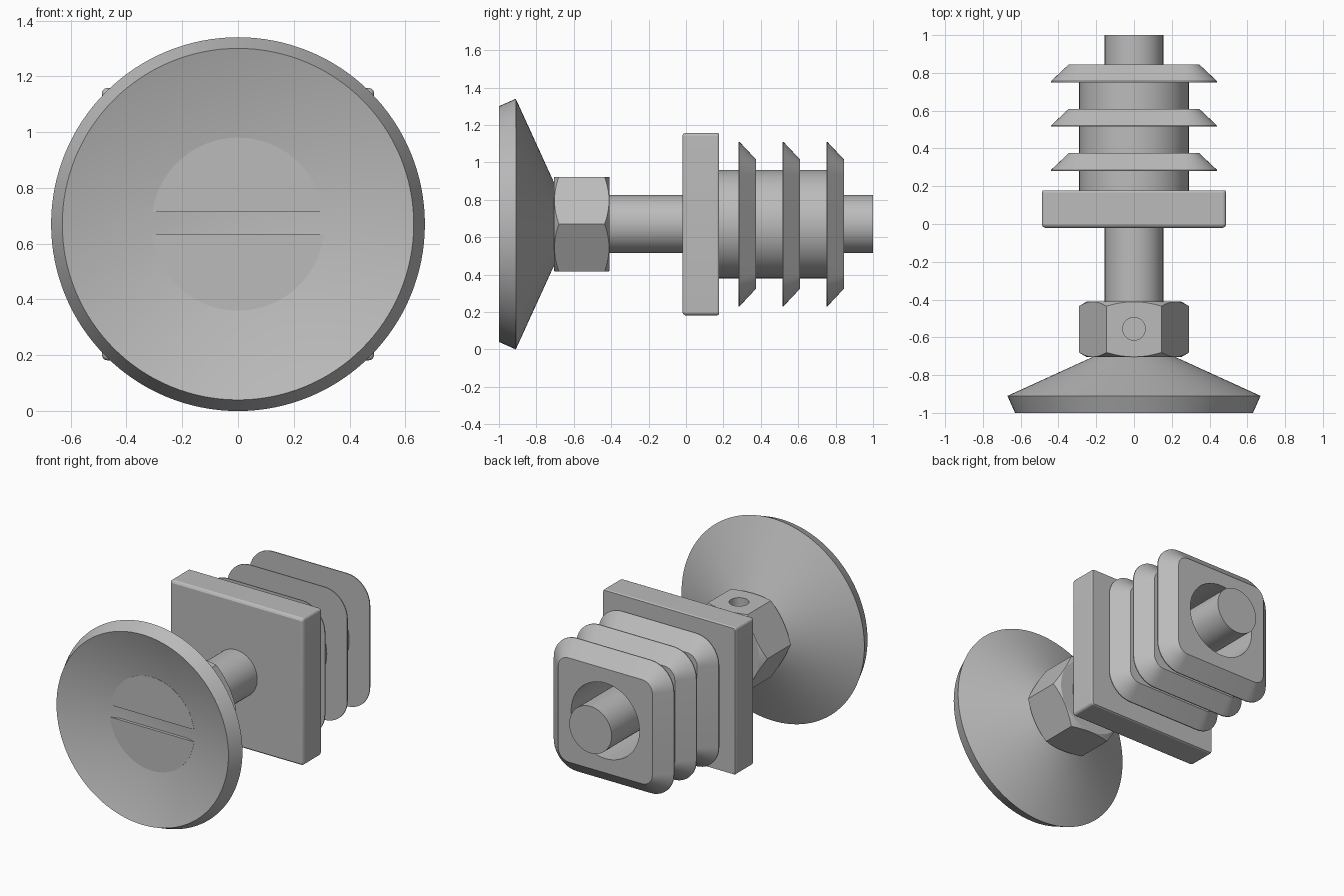
import bpy, bmesh, math

if "Cube" in bpy.data.objects:
    bpy.data.objects.remove(bpy.data.objects["Cube"])

AXIS = 0.67  # height of the long axis

steel = bpy.data.materials.new("plain grey")
steel.use_nodes = True
grey = (0.5, 0.5, 0.5, 1)
steel.diffuse_color = grey
steel.node_tree.nodes["Principled BSDF"].inputs["Base Color"].default_value = grey


def finish(name, bm):
    bmesh.ops.remove_doubles(bm, verts=bm.verts, dist=1e-5)
    bmesh.ops.recalc_face_normals(bm, faces=bm.faces)
    mesh = bpy.data.meshes.new(name)
    bm.to_mesh(mesh)
    bm.free()
    mesh.materials.append(steel)
    ob = bpy.data.objects.new(name, mesh)
    ob.location.z = AXIS
    bpy.context.collection.objects.link(ob)
    return ob


def bridge(bm, a, b):
    for i in range(len(a)):
        j = (i + 1) % len(a)
        bm.faces.new((a[i], a[j], b[j], b[i]))


def lathe(name, profile, sides=96, closed=False):
    """Turn (radius, y) points around the long axis."""
    bm = bmesh.new()
    rings = []
    for r, y in profile:
        angles = [math.tau * i / sides for i in range(sides)]
        rings.append([bm.verts.new((r * math.cos(a), y, r * math.sin(a))) for a in angles])
    for a, b in zip(rings, rings[1:]):
        bridge(bm, a, b)
    if closed:
        bridge(bm, rings[-1], rings[0])
    else:
        bm.faces.new(rings[0])
        bm.faces.new(rings[-1])
    return finish(name, bm)


def rounded_square(half, radius, steps=10):
    points = []
    for q in range(4):
        centre = math.pi / 4 + q * math.pi / 2
        cx = math.copysign(half - radius, math.cos(centre))
        cz = math.copysign(half - radius, math.sin(centre))
        for s in range(steps + 1):
            a = (q + s / steps) * math.pi / 2
            points.append((cx + radius * math.cos(a), cz + radius * math.sin(a)))
    return points


def loft(name, sections):
    """Join rounded squares given as (y, half width, corner radius)."""
    bm = bmesh.new()
    rings = [[bm.verts.new((x, y, z)) for x, z in rounded_square(half, rad)]
             for y, half, rad in sections]
    for a, b in zip(rings, rings[1:]):
        bridge(bm, a, b)
    bm.faces.new(rings[0])
    bm.faces.new(rings[-1])
    return finish(name, bm)


def boolean(ob, cutter, operation="DIFFERENCE"):
    mod = ob.modifiers.new("cut", "BOOLEAN")
    mod.operation = operation
    mod.solver = "EXACT"
    mod.object = cutter
    bpy.context.view_layer.objects.active = ob
    bpy.context.view_layer.update()
    bpy.ops.object.modifier_apply(modifier=mod.name)
    bpy.data.objects.remove(cutter)


# Dished foot
foot = lathe("foot", [(0, -0.88), (0.25, -0.88), (0.63, -1), (0.67, -0.91),
                      (0.21, -0.70), (0, -0.70)], 128)

# Slotted screw face inside the dish
screw_face = lathe("screw_face", [(0.31, -0.90), (0.31, -0.87)], 96)
bm = bmesh.new()
bmesh.ops.create_cube(bm, size=1)
bmesh.ops.scale(bm, vec=(1, 0.5, 0.08), verts=bm.verts)
bmesh.ops.translate(bm, vec=(0, -0.9, 0.004), verts=bm.verts)
boolean(screw_face, finish("slot_cutter", bm))

# Hex nut with turned corners and a small hole on top
nut = lathe("hex_nut", [(0.292, -0.705), (0.292, -0.41)], 6)
boolean(nut, lathe("corner_cutter", [(0.25, -0.705), (0.30, -0.675),
                                     (0.30, -0.44), (0.25, -0.41)]), "INTERSECT")
bm = bmesh.new()
bmesh.ops.create_cone(bm, cap_ends=True, segments=32, radius1=0.06, radius2=0.06, depth=0.16)
bmesh.ops.translate(bm, vec=(0, -0.555, 0.26), verts=bm.verts)
boolean(nut, finish("hole_cutter", bm))

# Rod through the whole length
rod = lathe("rod", [(0.155, -0.43), (0.155, 1)], 64)

# Square plate with softened front and side edges
plate = loft("plate", [(-0.02, 0.472, 0.008), (-0.014, 0.482, 0.015), (-0.003, 0.488, 0.02),
                       (0.168, 0.488, 0.02), (0.177, 0.483, 0.015)])

# Hollow sleeve
sleeve = lathe("sleeve", [(0.29, 0.17), (0.29, 0.845), (0.25, 0.845), (0.25, 0.17)], closed=True)

# Three tapered fins, each bored to fit the sleeve
fins = []
for i, y in enumerate((0.28, 0.515, 0.75)):
    fin = loft(f"fin_{i + 1}", [(y, 0.44, 0.17), (y + 0.006, 0.44, 0.17), (y + 0.095, 0.345, 0.075)])
    boolean(fin, lathe("bore_cutter", [(0.25, 0.1), (0.25, 0.95)]))
    fins.append(fin)

# Smooth turned surfaces, keep hard edges
bpy.ops.object.select_all(action="DESELECT")
for ob in [foot, screw_face, nut, rod, plate, sleeve] + fins:
    ob.select_set(True)
    bpy.context.view_layer.objects.active = ob
bpy.ops.object.shade_smooth_by_angle(angle=math.radians(20))
